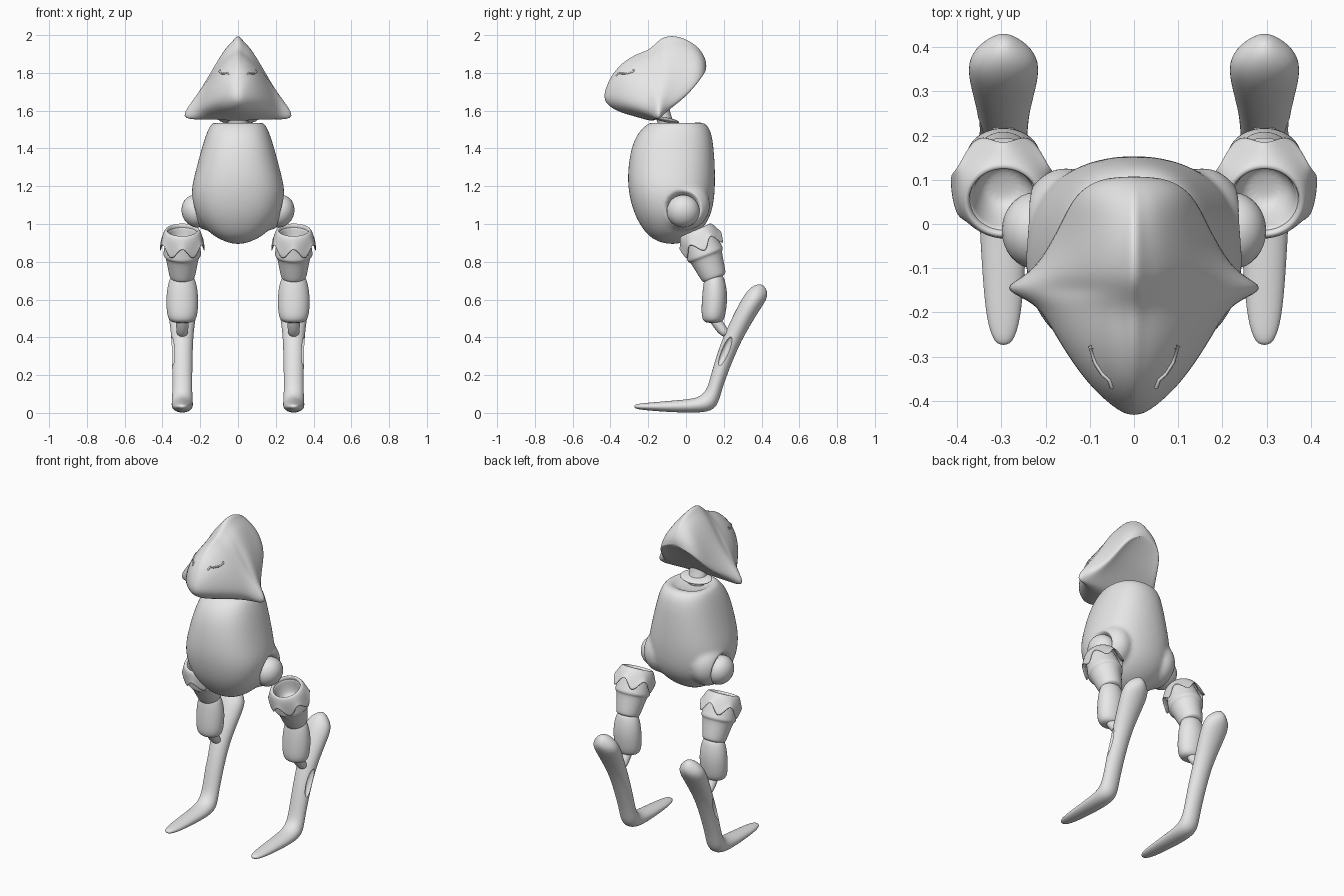
import bpy, bmesh, math
from mathutils import Vector

if "Cube" in bpy.data.objects:
    bpy.data.objects.remove(bpy.data.objects["Cube"])

clay = bpy.data.materials.new("light_grey")
clay.diffuse_color = (0.8, 0.8, 0.8, 1)
clay.use_nodes = True
clay.node_tree.nodes["Principled BSDF"].inputs["Base Color"].default_value = clay.diffuse_color
X = Vector((1, 0, 0))


def finish(ob, levels=2):
    """Smooth the part and give it the single colour."""
    bpy.context.view_layer.objects.active = ob
    if levels:
        ob.modifiers.new("round", 'SUBSURF').levels = levels
        bpy.ops.object.modifier_apply(modifier="round")
    ob.data.materials.clear()
    ob.data.materials.append(clay)
    for p in ob.data.polygons:
        p.use_smooth = True
    return ob


def skin(name, rings, caps=True, levels=2):
    """Bridge equal-sized closed rings of points into one surface."""
    n, m = len(rings[0]), len(rings)
    faces = [(r * n + i, r * n + (i + 1) % n, (r + 1) * n + (i + 1) % n, (r + 1) * n + i)
             for r in range(m - 1) for i in range(n)]
    if caps:
        faces += [tuple(reversed(range(n))), tuple(range((m - 1) * n, m * n))]
    me = bpy.data.meshes.new(name)
    me.from_pydata([p for ring in rings for p in ring], [], faces)
    bm = bmesh.new()
    bm.from_mesh(me)
    bmesh.ops.recalc_face_normals(bm, faces=bm.faces)
    bm.to_mesh(me)
    bm.free()
    ob = bpy.data.objects.new(name, me)
    bpy.context.collection.objects.link(ob)
    return finish(ob, levels)


def tube(name, x, rows, axis=None, n=16, power=1.0, caps=True, levels=2):
    """Rows are (y, z, half width, half thickness, scallop depth)."""
    pts = [Vector((x, r[0], r[1])) for r in rows]
    rings = []
    for k, r in enumerate(rows):
        t = axis or (pts[min(k + 1, len(pts) - 1)] - pts[max(k - 1, 0)]).normalized()
        side = t.cross(X)
        wave = r[4] if len(r) > 4 else 0
        ring = []
        for i in range(n):
            a = 2 * math.pi * i / n
            c, s = math.cos(a), math.sin(a)
            c, s = (math.copysign(abs(v) ** power, v) for v in (c, s))
            ring.append(pts[k] + X * r[2] * c + side * r[3] * s + t * wave * math.cos(6 * a))
        rings.append(ring)
    return skin(name, rings, caps, levels)


def ball(name, loc, radii, rot=(0, 0, 0)):
    bpy.ops.mesh.primitive_uv_sphere_add(segments=32, ring_count=16, location=loc, rotation=rot)
    ob = bpy.context.object
    ob.name, ob.scale = name, radii
    return finish(ob, 0)


def apply(ob, kind, **settings):
    bpy.context.view_layer.objects.active = ob
    mod = ob.modifiers.new("step", kind)
    for key, value in settings.items():
        setattr(mod, key, value)
    bpy.context.view_layer.update()
    bpy.ops.object.modifier_apply(modifier=mod.name)


# Body: rows of height, front, back, half width; dished at the top
body_rows = [(0.893, -0.1, -0.04, 0.025), (0.912, -0.165, 0.005, 0.085), (0.945, -0.21, 0.06, 0.145),
             (1.0, -0.25, 0.112, 0.2), (1.07, -0.285, 0.145, 0.24), (1.17, -0.31, 0.158, 0.257),
             (1.27, -0.315, 0.16, 0.232), (1.4, -0.297, 0.152, 0.197), (1.48, -0.262, 0.14, 0.171),
             (1.525, -0.215, 0.118, 0.15), (1.545, -0.18, 0.08, 0.127), (1.53, -0.165, 0.05, 0.105),
             (1.51, -0.15, 0.03, 0.08)]
body = tube("body", 0, [((a + b) / 2, z, w, (b - a) / 2) for z, a, b, w in body_rows],
            axis=Vector((0, 0, 1)), power=0.86)
# Hip flares are merged into the body
bm = bmesh.new()
bm.from_mesh(body.data)
for s in (-1, 1):
    flare = ball("hip_flare", (s * 0.155, -0.01, 1.1), (0.104, 0.138, 0.135))
    flare.data.transform(flare.matrix_basis)
    bm.from_mesh(flare.data)
    bpy.data.objects.remove(flare)
bm.to_mesh(body.data)
bm.free()
apply(body, 'REMESH', mode='VOXEL', voxel_size=0.01)
apply(body, 'SMOOTH', factor=0.5, iterations=10)
# Hip sockets: press a round hollow into each side
for v in body.data.vertices:
    side = math.copysign(1, v.co.x)
    room = 0.108 ** 2 - (v.co.y + 0.015) ** 2 - (v.co.z - 1.075) ** 2
    if room > 0:
        v.co.x = side * min(abs(v.co.x), 0.285 - math.sqrt(room))
apply(body, 'SMOOTH', factor=0.5, iterations=4)
finish(body, 0)

# Neck: a stem on a flat collar disc
tube("neck", 0, [(-0.09, 1.49, 0.05, 0.04), (-0.105, 1.53, 0.055, 0.042),
                 (-0.125, 1.58, 0.055, 0.042), (-0.14, 1.68, 0.05, 0.04)])
ball("neck_disc", (0, -0.1, 1.55), (0.1, 0.065, 0.014), (-0.2, 0, 0))

# Head: sections along y of (y, half width, top, edge height, underside, roundness)
sections = [(-0.432, 0.015, 1.69, 1.675, 1.66, 1), (-0.415, 0.05, 1.75, 1.68, 1.628, 0.9),
            (-0.36, 0.115, 1.84, 1.665, 1.592, 0.8), (-0.27, 0.18, 1.903, 1.63, 1.568, 0.6),
            (-0.205, 0.218, 1.925, 1.605, 1.548, 0.45), (-0.172, 0.255, 1.955, 1.575, 1.545, 0.35),
            (-0.145, 0.355, 1.985, 1.535, 1.56, 0.3), (-0.115, 0.255, 2.005, 1.59, 1.58, 0.25),
            (-0.06, 0.212, 2.01, 1.62, 1.635, 0.28), (0.0, 0.178, 1.987, 1.665, 1.695, 0.42),
            (0.055, 0.15, 1.95, 1.725, 1.76, 0.6), (0.09, 0.112, 1.905, 1.78, 1.80, 0.65),
            (0.108, 0.055, 1.86, 1.81, 1.825, 0.7)]
across = (0, 0.12, 0.3, 0.55, 0.8, 1)
peaked = (0, 0.13, 0.24, 0.5, 0.82, 1)
rings = []
for y, w, top, edge, under, k in sections:
    half = []
    for f, d in zip(across, peaked):
        drop = d * (1 - k) + (1 - math.sqrt(1 - f * f)) * k
        # Horn sections keep their inner points close to the neighbouring sections
        reach = min(w, 0.235 + 0.04 * (f == 0.8)) if f < 1 else w
        half.append((reach * f, top - (top - edge) * drop))
    inner = min(w, 0.25)
    half += [(inner * 0.78, edge + (under - edge) * 0.6), (inner * 0.38, edge + (under - edge) * 0.92),
             (0, under)]
    ring = half + [(-x, z) for x, z in reversed(half[1:-1])]
    rings.append([Vector((x, y, z)) for x, z in ring])
head = skin("head", rings)

# Eyelids: thin hooked ridges laid on the head surface
bpy.context.view_layer.update()
for s in (-1, 1):
    curve = bpy.data.curves.new("eyelid", 'CURVE')
    curve.dimensions, curve.bevel_depth, curve.bevel_resolution = '3D', 0.005, 2
    spline = curve.splines.new('POLY')
    path = [(0.05, 1.785), (0.056, 1.8), (0.07, 1.796), (0.088, 1.797), (0.098, 1.807), (0.092, 1.816)]
    spline.points.add(len(path) - 1)
    for p, (x, z) in zip(spline.points, path):
        hit, loc, nor, idx = head.ray_cast(Vector((s * x, -1, z)), Vector((0, 1, 0)))
        p.co = (*loc, 1) if hit else (s * x, -0.33, z, 1)
    curve.materials.append(clay)
    bpy.context.collection.objects.link(bpy.data.objects.new("eyelid", curve))

# Legs, both sides
down = Vector((0, 0.36, -0.933)).normalized()
cuff_down = Vector((0, 0.4, -0.917)).normalized()
rim = Vector((0, 0.055, 0.96))


def lathe_rows(profile, axis):
    """Profile of (distance down the axis, radius, scallop depth)."""
    return [((rim + axis * d).y, (rim + axis * d).z, r, r, w) for d, r, w in profile]


for s in (-1, 1):
    x = s * 0.295
    # Hip ball
    ball("hip_ball", (s * 0.222, -0.015, 1.068), (0.076, 0.087, 0.087), (0, s * 0.3, 0))
    # Thigh with a hollow cup at the top and a ridge under the cuff
    tube("thigh", x, lathe_rows([(0.1, 0.03, 0), (0.085, 0.055, 0), (0.03, 0.07, 0), (0.005, 0.074, 0),
                                 (0.005, 0.084, 0), (0.05, 0.092, 0), (0.11, 0.1, 0), (0.132, 0.104, 0),
                                 (0.142, 0.094, 0), (0.152, 0.088, 0), (0.25, 0.071, 0), (0.265, 0.064, 0),
                                 (0.27, 0.04, 0)], down), axis=down)
    # Scalloped cuff
    tube("cuff", x, lathe_rows([(0.02, 0.076, 0), (-0.01, 0.076, 0), (-0.012, 0.09, 0), (0.02, 0.105, 0),
                                (0.055, 0.113, 0.017), (0.082, 0.122, 0.031), (0.084, 0.115, 0.031),
                                (0.055, 0.103, 0.017), (0.02, 0.092, 0)], cuff_down),
         axis=cuff_down, n=48, caps=False, levels=1)
    # Knee segment and its connector
    tube("knee_segment", x, [(0.15, 0.735, 0.05, 0.04), (0.15, 0.715, 0.066, 0.053),
                             (0.152, 0.67, 0.08, 0.063), (0.152, 0.61, 0.087, 0.069),
                             (0.147, 0.54, 0.085, 0.067), (0.144, 0.495, 0.076, 0.06),
                             (0.143, 0.475, 0.05, 0.04)], axis=Vector((0, 0, -1)))
    tube("knee_link", x, [(0.14, 0.52, 0.035, 0.03), (0.165, 0.475, 0.034, 0.03),
                          (0.195, 0.435, 0.032, 0.028), (0.22, 0.41, 0.028, 0.02)])
    # Lower leg and foot in one bent limb
    leg = tube("lower_leg", x, [(0.422, 0.66, 0.012, 0.02), (0.402, 0.65, 0.045, 0.046),
                                (0.37, 0.617, 0.083, 0.058), (0.328, 0.55, 0.08, 0.056),
                                (0.26, 0.425, 0.06, 0.05), (0.215, 0.32, 0.056, 0.047),
                                (0.177, 0.21, 0.054, 0.042), (0.15, 0.12, 0.053, 0.038),
                                (0.124, 0.053, 0.057, 0.058), (0.05, 0.037, 0.058, 0.038),
                                (-0.08, 0.034, 0.051, 0.031), (-0.2, 0.033, 0.042, 0.021),
                                (-0.255, 0.034, 0.028, 0.015), (-0.274, 0.034, 0.012, 0.007)])
    # Oval groove on the outer side of the lower leg
    cutter = ball("groove_cutter", (s * 0.355, 0.205, 0.325), (0.03, 0.022, 0.085), (-0.4, 0, 0))
    apply(leg, 'BOOLEAN', operation='DIFFERENCE', object=cutter, solver='EXACT')
    bpy.data.objects.remove(cutter)
    finish(leg, 0)
    bpy.ops.object.select_all(action='DESELECT')
    leg.select_set(True)
    bpy.context.view_layer.objects.active = leg
    bpy.ops.object.shade_smooth_by_angle(angle=math.radians(40))
